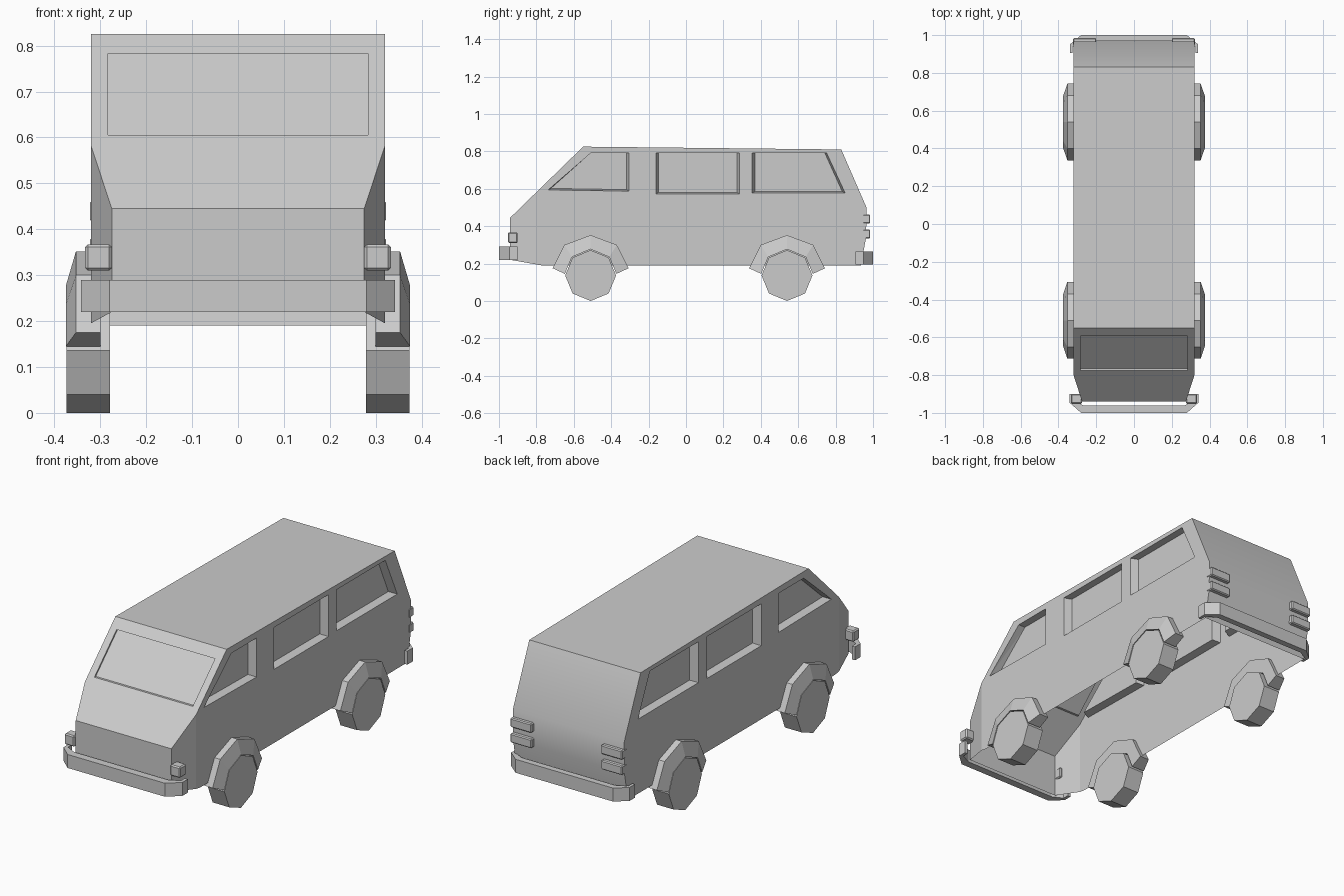
import bpy, bmesh
from mathutils import Vector

old = bpy.data.objects.get("Cube")
if old:
    bpy.data.objects.remove(old, do_unlink=True)

GREY = (0.6, 0.6, 0.6, 1.0)
paint = bpy.data.materials.new("plain_grey")
paint.use_nodes = True
paint.diffuse_color = GREY
paint.node_tree.nodes["Principled BSDF"].inputs["Base Color"].default_value = GREY


def finish(name, bm):
    bmesh.ops.recalc_face_normals(bm, faces=bm.faces)
    mesh = bpy.data.meshes.new(name)
    bm.to_mesh(mesh)
    bm.free()
    mesh.materials.append(paint)
    obj = bpy.data.objects.new(name, mesh)
    bpy.context.scene.collection.objects.link(obj)
    return obj


def loft_mesh(rings):
    """Skin a list of matching closed rings and cap both ends."""
    bm = bmesh.new()
    rows = [[bm.verts.new(p) for p in ring] for ring in rings]
    n = len(rows[0])
    for a, b in zip(rows, rows[1:]):
        for i in range(n):
            j = (i + 1) % n
            bm.faces.new((a[i], a[j], b[j], b[i]))
    bm.faces.new(rows[0])
    bm.faces.new(rows[-1])
    bmesh.ops.recalc_face_normals(bm, faces=bm.faces)
    return bm


def loft(name, rings):
    return finish(name, loft_mesh(rings))


def at_x(profile, x):
    return [(x, y, z) for y, z in profile]


# Body: extruded side profile with the front corners sliced off
side = [(-0.94, 0.22), (-0.94, 0.445), (-0.55, 0.825), (0.83, 0.81),
        (0.965, 0.50), (0.963, 0.34), (0.935, 0.19), (-0.77, 0.19)]
bm = loft_mesh([at_x(side, -0.32), at_x(side, 0.32)])
for s in (1, -1):
    bmesh.ops.bisect_plane(bm, geom=bm.verts[:] + bm.edges[:] + bm.faces[:],
                           plane_co=(s * 0.32, -0.80, 0),
                           plane_no=(s * 0.14, -0.045, 0), clear_outer=True)
    bmesh.ops.holes_fill(bm, edges=[e for e in bm.edges if e.is_boundary], sides=0)
body = finish("body_shell", bm)

# Window recess cutters
windows = {
    "front": [(-0.74, 0.592), (-0.51, 0.79), (-0.30, 0.79), (-0.30, 0.585)],
    "middle": [(-0.165, 0.79), (0.29, 0.79), (0.29, 0.57), (-0.165, 0.57)],
    "rear": [(0.35, 0.79), (0.755, 0.79), (0.855, 0.575), (0.35, 0.575)],
}
cutters = []
for label, poly in windows.items():
    mid = (min(p[0] for p in poly) + max(p[0] for p in poly)) / 2
    inner = [(mid + (y - mid) * 0.92, 0.788 + (z - 0.788) * 0.95) for y, z in poly]
    for s in (1, -1):
        cutters.append(loft(label + "_window_cutter",
                            [at_x(poly, s * 0.33), at_x(inner, s * 0.28)]))
screen = [(-0.9, 0.605), (-0.9, 0.783), (-0.581, 0.783), (-0.764, 0.605)]
cutters.append(loft("windscreen_cutter", [at_x(screen, -0.283), at_x(screen, 0.283)]))

for c in cutters:
    c.hide_render = True
    mod = body.modifiers.new("recess", "BOOLEAN")
    mod.object = c
    mod.operation = "DIFFERENCE"
    mod.solver = "EXACT"
cut = bpy.data.meshes.new_from_object(
    body.evaluated_get(bpy.context.evaluated_depsgraph_get()))
body.modifiers.clear()
body.data = cut
for c in cutters:
    bpy.data.objects.remove(c, do_unlink=True)

# Open the underside and soften the tail
bm = bmesh.new()
bm.from_mesh(cut)
floor = [f for f in bm.faces if f.normal.z < -0.9 and f.calc_center_median().z < 0.3]
bmesh.ops.delete(bm, geom=floor, context="FACES")
for f in bm.faces:
    f.smooth = f.normal.y > 0.5 and f.calc_center_median().y > 0.88
bm.to_mesh(cut)
bm.free()

# Wheels and flared arches
arch = [(-0.203, 0.175, -0.138, 0.145), (-0.14, 0.30, -0.10, 0.235),
        (0, 0.352, 0, 0.277), (0.14, 0.30, 0.10, 0.235),
        (0.203, 0.175, 0.138, 0.145)]
for s, hand in ((1, "left"), (-1, "right")):
    for cy, end in ((-0.51, "front"), (0.54, "rear")):
        wheel = bmesh.new()
        bmesh.ops.create_cone(wheel, cap_ends=True, segments=8, radius1=0.136,
                              radius2=0.136, depth=0.095)
        turn = Vector((0, 0, 1)).rotation_difference(Vector((1, 0, 0))).to_matrix()
        bmesh.ops.rotate(wheel, verts=wheel.verts, matrix=turn)
        bmesh.ops.translate(wheel, verts=wheel.verts, vec=(s * 0.3265, cy, 0.136))
        finish(f"{end}_{hand}_wheel", wheel)
        loft(f"{end}_{hand}_wheel_arch",
             [[(s * 0.30, cy + oy, oz), (s * 0.353, cy + oy, oz),
               (s * 0.375, cy + iy, iz), (s * 0.30, cy + iy, iz)]
              for oy, oz, iy, iz in arch])


# Wrap-around bumpers: outer and inner path points for one half, mirrored
def bumper(name, half, z0, z1):
    path = [(-a, b, -c, d) for a, b, c, d in half] + half[::-1]
    loft(name, [[(ox, oy, z0), (ox, oy, z1), (ix, iy, z1), (ix, iy, z0)]
                for ox, oy, ix, iy in path])


bumper("front_bumper", [(0.342, -0.90, 0.325, -0.90), (0.342, -0.945, 0.325, -0.932),
                        (0.28, -1.0, 0.27, -0.96)], 0.22, 0.29)
bumper("rear_bumper", [(0.34, 0.905, 0.325, 0.905), (0.34, 0.95, 0.325, 0.937),
                       (0.28, 1.0, 0.27, 0.968)], 0.195, 0.265)


# Lamps: small boxes with chamfered edges
def lamp(name, lo, hi, chamfer):
    bm = bmesh.new()
    bmesh.ops.create_cube(bm, size=1)
    lo, hi = Vector(lo), Vector(hi)
    bmesh.ops.scale(bm, vec=hi - lo, verts=bm.verts)
    bmesh.ops.translate(bm, vec=(lo + hi) / 2, verts=bm.verts)
    bmesh.ops.bevel(bm, geom=bm.edges[:], offset=chamfer, segments=1, affect="EDGES")
    finish(name, bm)


for s, hand in ((1, "left"), (-1, "right")):
    lamp(f"{hand}_headlamp", (min(s * 0.275, s * 0.333), -0.952, 0.31),
         (max(s * 0.275, s * 0.333), -0.90, 0.367), 0.006)
    for z, level in ((0.335, "lower"), (0.415, "upper")):
        lamp(f"{hand}_{level}_tail_lamp", (min(s * 0.20, s * 0.322), 0.945, z),
             (max(s * 0.20, s * 0.322), 0.985, z + 0.048), 0.005)
